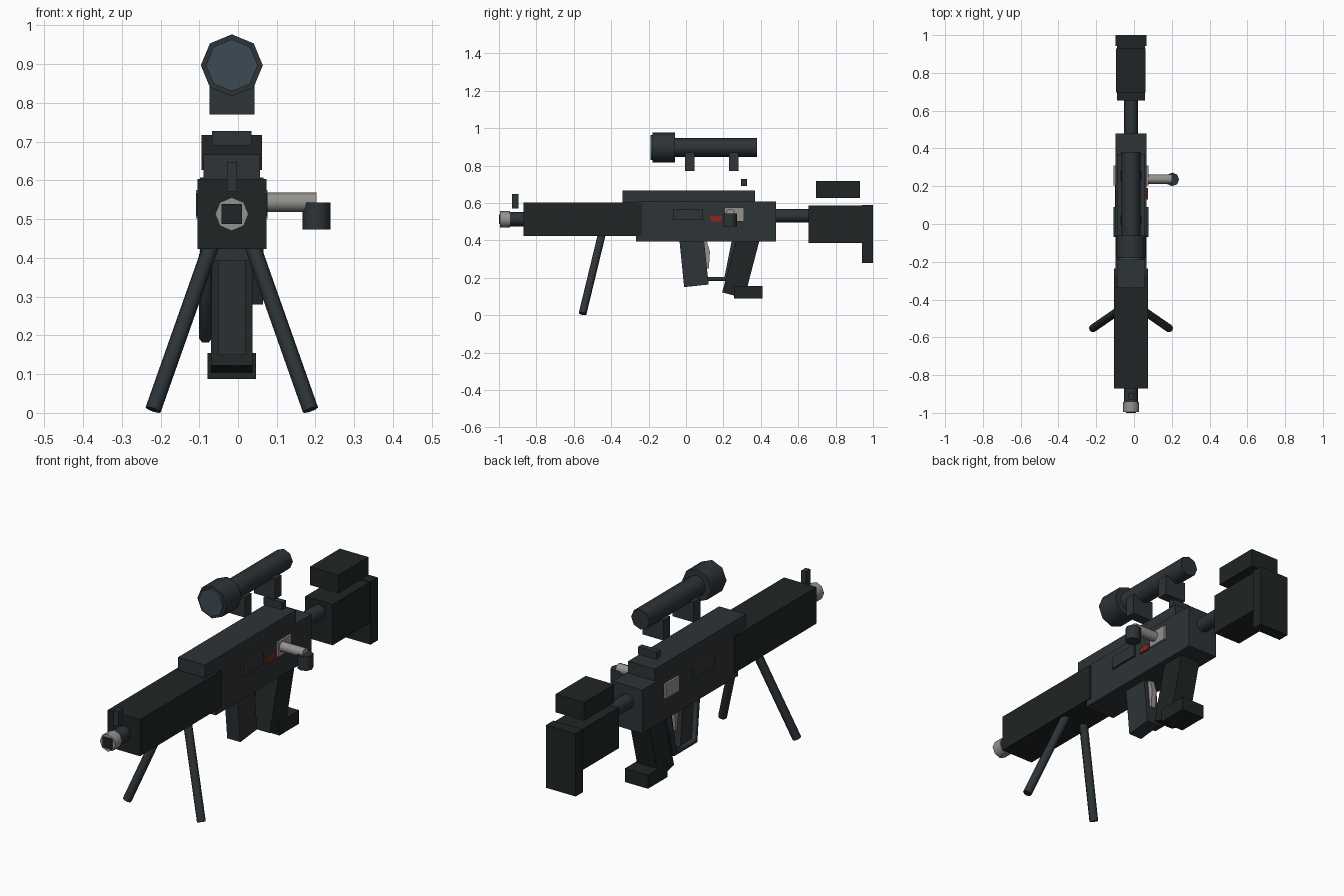
import bpy, bmesh, math
from mathutils import Vector

if "Cube" in bpy.data.objects:
    bpy.data.objects.remove(bpy.data.objects["Cube"])

CX = -0.016  # centre plane of the body


def material(name, rgb):
    m = bpy.data.materials.new(name)
    m.diffuse_color = (*rgb, 1)
    m.use_nodes = True
    m.node_tree.nodes["Principled BSDF"].inputs["Base Color"].default_value = m.diffuse_color
    return m


BLACK = material("black_polymer", (0.014, 0.018, 0.018))
STEEL = material("dark_steel", (0.026, 0.033, 0.038))
SILVER = material("bare_metal", (0.30, 0.29, 0.27))
RED = material("red_mark", (0.25, 0.02, 0.015))
LENS = material("lens_glass", (0.045, 0.07, 0.09))


def prism(name, half, pts, mat, cx=CX):
    """Side profile (y, z) extruded across x."""
    bm = bmesh.new()
    face = bm.faces.new([bm.verts.new((cx - half, y, z)) for y, z in pts])
    ext = bmesh.ops.extrude_face_region(bm, geom=[face])
    verts = [v for v in ext["geom"] if isinstance(v, bmesh.types.BMVert)]
    bmesh.ops.translate(bm, vec=(2 * half, 0, 0), verts=verts)
    bmesh.ops.recalc_face_normals(bm, faces=bm.faces)
    me = bpy.data.meshes.new(name)
    bm.to_mesh(me)
    bm.free()
    me.materials.append(mat)
    ob = bpy.data.objects.new(name, me)
    bpy.context.collection.objects.link(ob)
    return ob


def box(name, half, y0, y1, z0, z1, mat, cx=CX):
    return prism(name, half, [(y0, z0), (y1, z0), (y1, z1), (y0, z1)], mat, cx)


def rod(name, p, q, r, mat, sides=8):
    """Cylinder from p to q with a vertex pointing up."""
    p, q = Vector(p), Vector(q)
    d = q - p
    bpy.ops.mesh.primitive_cylinder_add(vertices=sides, radius=r, depth=d.length,
                                        location=(p + q) / 2)
    ob = bpy.context.object
    ob.rotation_euler = d.to_track_quat('Z', 'Y').to_euler()
    ob.name = name
    ob.data.materials.append(mat)
    bpy.ops.object.shade_smooth_by_angle(angle=math.radians(50))
    return ob


# Body
box("handguard", 0.089, -0.87, -0.235, 0.423, 0.603, BLACK)
box("receiver", 0.082, -0.267, 0.48, 0.393, 0.608, STEEL)
box("upper_receiver", 0.073, -0.34, 0.37, 0.55, 0.667, STEEL)

# Barrel, muzzle and front sight
rod("barrel", (CX, -0.95, 0.513), (CX, -0.80, 0.513), 0.038, STEEL)
rod("muzzle", (CX, -0.995, 0.513), (CX, -0.942, 0.513), 0.043, SILVER)
box("muzzle_bore", 0.026, -1.0, -0.96, 0.487, 0.539, BLACK)
box("front_sight", 0.013, -0.93, -0.895, 0.57, 0.648, STEEL)

# Stock
rod("stock_tube", (CX, 0.44, 0.532), (CX, 0.70, 0.532), 0.036, STEEL)
box("stock", 0.075, 0.655, 0.95, 0.385, 0.587, BLACK)
box("butt_pad", 0.081, 0.942, 1.0, 0.28, 0.59, BLACK)
box("cheek_rest", 0.078, 0.695, 0.93, 0.627, 0.717, BLACK)

# Scope and rear sight
rod("scope_tube", (CX, -0.10, 0.897), (CX, 0.38, 0.897), 0.05, STEEL)
rod("scope_objective", (CX, -0.18, 0.897), (CX, -0.06, 0.897), 0.08, STEEL)
rod("scope_lens", (CX, -0.19, 0.897), (CX, -0.17, 0.897), 0.067, LENS)
for name, y in (("front_scope_mount", 0.02), ("rear_scope_mount", 0.255)):
    box(name, 0.058, y - 0.026, y + 0.026, 0.77, 0.87, STEEL)
box("rear_sight", 0.051, 0.295, 0.325, 0.69, 0.727, STEEL)

# Magazine, grip and trigger
prism("magazine", 0.036, [(-0.037, 0.42), (-0.010, 0.15), (0.121, 0.164), (0.094, 0.42)], STEEL)
prism("grip", 0.054, [(0.274, 0.42), (0.193, 0.122), (0.312, 0.09), (0.398, 0.42)], BLACK)
box("grip_foot", 0.063, 0.257, 0.41, 0.088, 0.155, BLACK)
prism("trigger", 0.013, [(0.085, 0.40), (0.09, 0.245), (0.122, 0.25), (0.128, 0.34), (0.11, 0.40)], SILVER)

# Trigger guard: one bent bar
cu = bpy.data.curves.new("trigger_guard", 'CURVE')
cu.dimensions = '3D'
cu.bevel_depth = 0.017
cu.bevel_resolution = 1
cu.use_fill_caps = True
sp = cu.splines.new('POLY')
path = [(0.035, 0.41), (0.055, 0.193), (0.215, 0.193), (0.262, 0.41)]
sp.points.add(len(path) - 1)
for pt, (y, z) in zip(sp.points, path):
    pt.co = (-0.084, y, z, 1)
cu.materials.append(STEEL)
guard = bpy.data.objects.new("trigger_guard", cu)
bpy.context.collection.objects.link(guard)

# Side plates on both sides, red mark on the right
for side, s in (("left", -1), ("right", 1)):
    x = CX + s * 0.086
    box(side + "_side_panel", 0.006, -0.07, 0.09, 0.508, 0.568, STEEL, x)
    box(side + "_ejection_plate", 0.006, 0.205, 0.31, 0.502, 0.575, SILVER, x)
box("safety_mark", 0.006, 0.13, 0.19, 0.502, 0.53, RED, CX + 0.084)

# Bolt handle
rod("bolt_handle", (0.04, 0.238, 0.544), (0.202, 0.238, 0.544), 0.025, SILVER)
rod("bolt_knob", (0.203, 0.236, 0.473), (0.203, 0.236, 0.543), 0.036, STEEL)

# Bipod legs
for side, s in (("left", -1), ("right", 1)):
    rod(side + "_bipod_leg", (CX + s * 0.203, -0.553, 0.008),
        (CX + s * 0.047, -0.446, 0.45), 0.021, STEEL)
